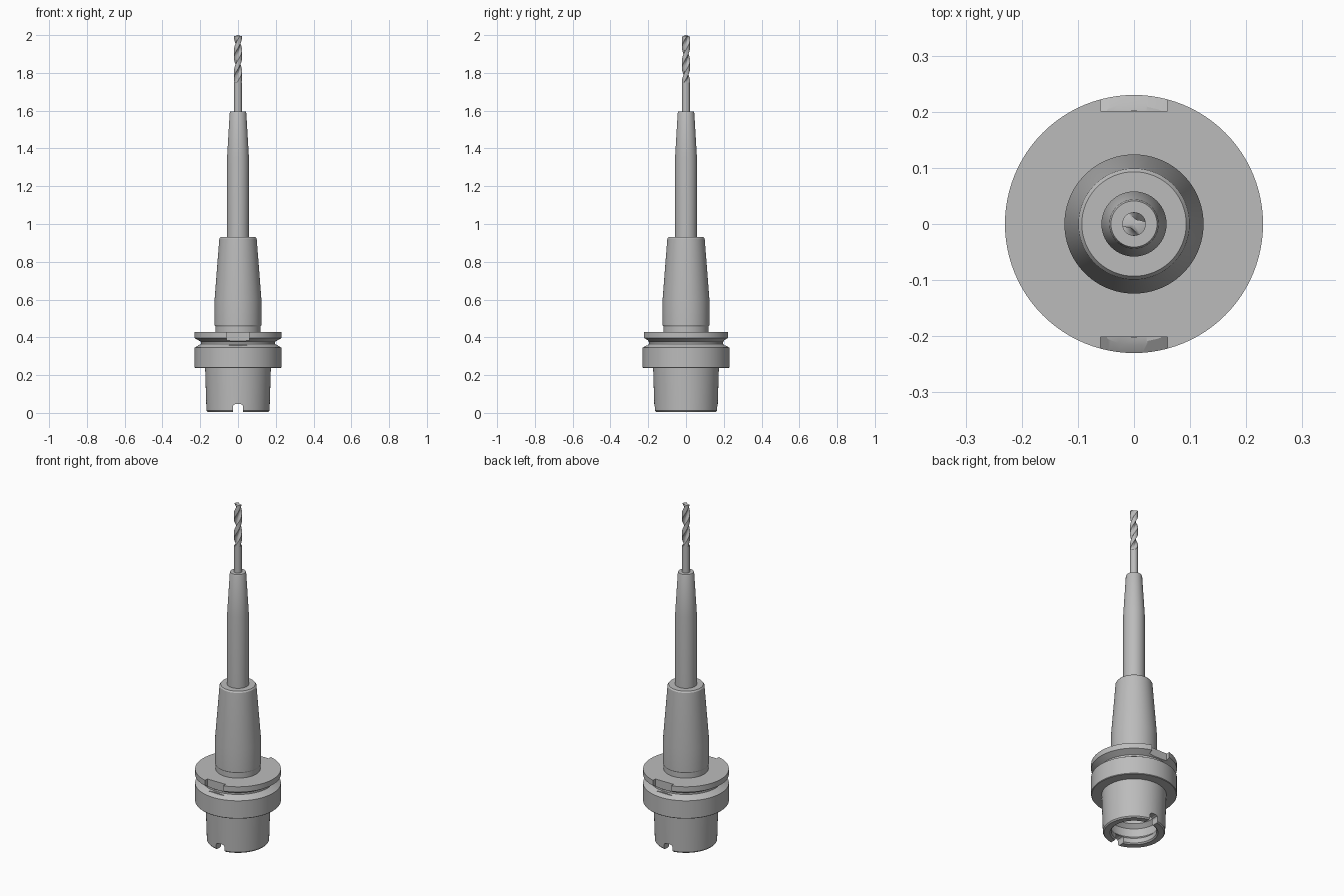
import bpy, bmesh
from math import sin, cos, pi, radians

cube = bpy.data.objects.get("Cube")
if cube:
    bpy.data.objects.remove(cube, do_unlink=True)

steel = bpy.data.materials.new("steel_grey")
steel.use_nodes = True
GREY = (0.5, 0.5, 0.5, 1)
steel.diffuse_color = GREY
steel.node_tree.nodes["Principled BSDF"].inputs["Base Color"].default_value = GREY


def make_object(name, bm):
    bmesh.ops.recalc_face_normals(bm, faces=bm.faces)
    mesh = bpy.data.meshes.new(name)
    bm.to_mesh(mesh)
    bm.free()
    mesh.materials.append(steel)
    obj = bpy.data.objects.new(name, mesh)
    bpy.context.collection.objects.link(obj)
    return obj


def lathe(name, profile, steps=96):
    """Revolve an (r, z) profile, closed on the axis, about z."""
    bm = bmesh.new()
    verts = [bm.verts.new((r, 0, z)) for r, z in profile]
    edges = [bm.edges.new(pair) for pair in zip(verts, verts[1:])]
    bmesh.ops.spin(bm, geom=verts + edges, cent=(0, 0, 0), axis=(0, 0, 1),
                   angle=2 * pi, steps=steps, use_merge=False)
    bmesh.ops.remove_doubles(bm, verts=bm.verts, dist=1e-5)
    return make_object(name, bm)


def prism(name, outline, y0, y1):
    """Extrude an (x, z) outline from y0 to y1."""
    bm = bmesh.new()
    face = bm.faces.new([bm.verts.new((x, y0, z)) for x, z in outline])
    ext = bmesh.ops.extrude_face_region(bm, geom=[face])
    for v in ext["geom"]:
        if isinstance(v, bmesh.types.BMVert):
            v.co.y = y1
    return make_object(name, bm)


def cut(target, cutter):
    mod = target.modifiers.new("cut", "BOOLEAN")
    mod.operation, mod.solver, mod.object = "DIFFERENCE", "EXACT", cutter
    bpy.context.view_layer.objects.active = target
    bpy.ops.object.modifier_apply(modifier=mod.name)
    bpy.data.objects.remove(cutter, do_unlink=True)


def smooth(obj, angle):
    bpy.ops.object.select_all(action="DESELECT")
    obj.select_set(True)
    bpy.context.view_layer.objects.active = obj
    bpy.ops.object.shade_smooth_by_angle(angle=radians(angle))


# Holder: hollow taper shank, grooved flange and tapered body
holder = lathe("tool_holder", [
    (0, 0.2), (0.12, 0.2), (0.12, 0.13), (0.142, 0.11), (0.142, 0.06),
    (0.122, 0.04), (0.122, 0.012), (0.129, 0.005),
    (0.161, 0.005), (0.167, 0.012), (0.174, 0.238),
    (0.227, 0.238), (0.23, 0.241), (0.23, 0.345), (0.195, 0.366), (0.195, 0.376),
    (0.23, 0.396), (0.23, 0.428),
    (0.12, 0.428), (0.12, 0.458), (0.124, 0.465), (0.124, 0.6),
    (0.099, 0.922), (0.093, 0.93), (0, 0.93)])

for side in (-1, 1):
    # Drive slot through the upper flange ring
    cut(holder, prism("slot_cutter", [(-0.06, 0.38), (0.06, 0.38), (0.06, 0.5), (-0.06, 0.5)],
                      side * 0.201, side * 0.3))
    # Sloped notch in the lower flange rim
    notch = prism("notch_cutter", [(-0.022, 0.335), (0.022, 0.335), (0.048, 0.358),
                                   (0.048, 0.375), (-0.048, 0.375), (-0.048, 0.358)],
                  side * 0.2, side * 0.3)
    for v in notch.data.vertices:
        if abs(v.co.y) < 0.21 and v.co.z < 0.35:
            v.co.z = 0.357
    cut(holder, notch)
    # Round-cornered key slot at the open end of the shank
    cut(holder, prism("key_cutter", [(-0.027, -0.05), (0.027, -0.05), (0.027, 0.034),
                                     (0.023, 0.043), (0.014, 0.047), (-0.014, 0.047),
                                     (-0.023, 0.043), (-0.027, 0.034)],
                      side * 0.1, side * 0.2))
smooth(holder, 20)

# Slim extension sleeve
sleeve = lathe("extension_sleeve", [
    (0, 0.92), (0.058, 0.92), (0.058, 1.35), (0.044, 1.588), (0.041, 1.595), (0, 1.595)])
smooth(sleeve, 20)

# Plain drill shank
RADIUS = 0.021
shank = lathe("drill_shank", [(0, 1.58), (RADIUS, 1.58), (RADIUS, 1.75), (0, 1.75)], 48)
smooth(shank, 30)

# Fluted drill: two-lobed section twisted upward, with a shallow point
SIDES, RINGS = 48, 64
Z0, Z1, PITCH = 1.735, 1.994, 0.22


def section_radius(angle, depth):
    """Full radius on the lands, scooped in the two flutes."""
    flute = max(0.0, (cos(2 * angle) + 0.25) / 1.25)
    return RADIUS - 0.012 * depth * flute ** 0.6


bm = bmesh.new()
rings = []
for i in range(RINGS + 1):
    z = Z0 + (Z1 - Z0) * i / RINGS
    twist = 2 * pi * (z - Z0) / PITCH
    depth = min(1.0, i / 8)
    ring = []
    for k in range(SIDES):
        a = 2 * pi * k / SIDES
        r = section_radius(a, depth)
        ring.append(bm.verts.new((r * cos(a + twist), r * sin(a + twist), z)))
    rings.append(ring)
for low, high in zip(rings, rings[1:]):
    for k in range(SIDES):
        n = (k + 1) % SIDES
        bm.faces.new((low[k], low[n], high[n], high[k]))
bm.faces.new(rings[0])
tip = bm.verts.new((0, 0, 2.0))
for k in range(SIDES):
    bm.faces.new((rings[-1][k], rings[-1][(k + 1) % SIDES], tip))
drill = make_object("fluted_drill", bm)
smooth(drill, 35)
